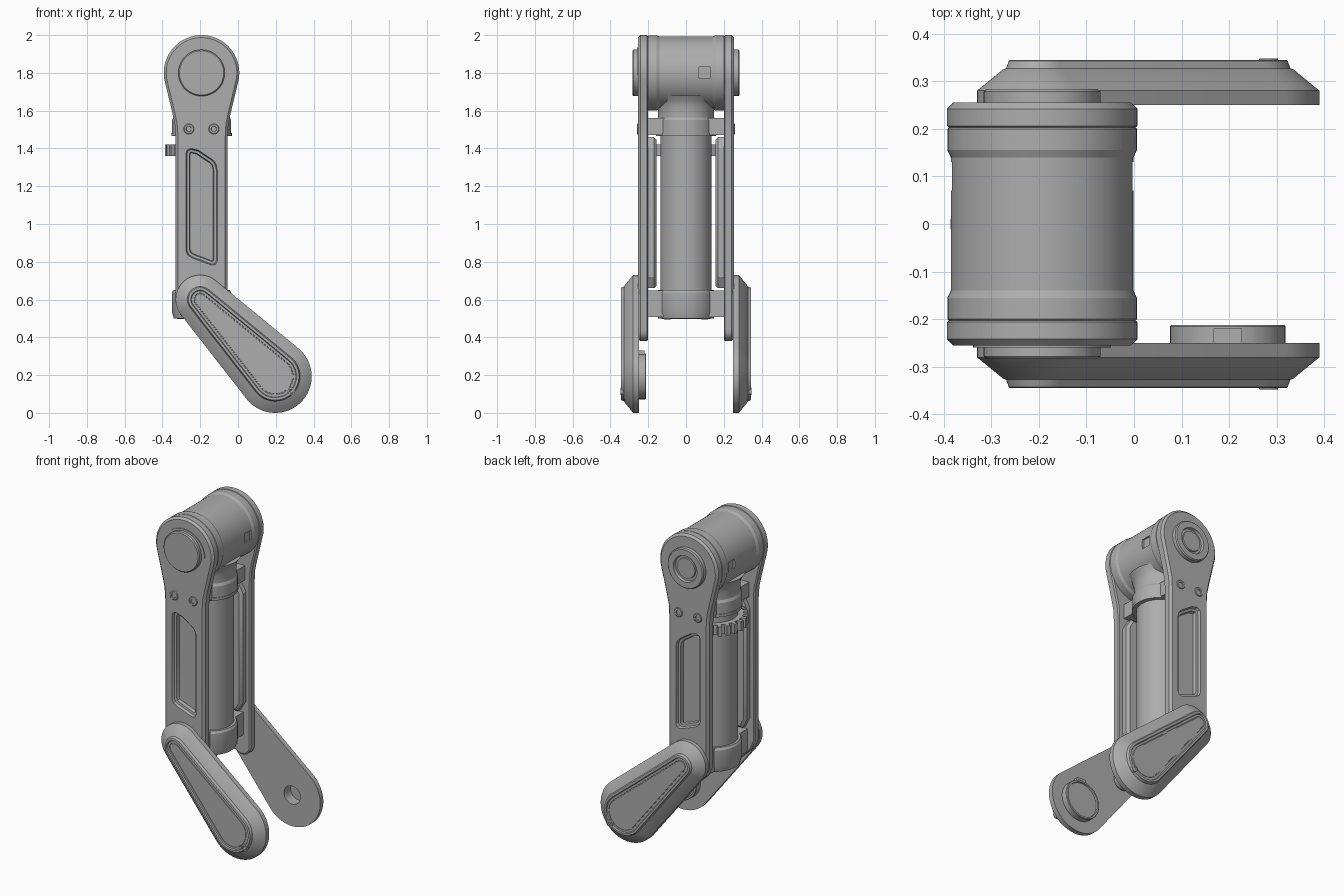
import bpy, bmesh
from math import radians, cos, sin, pi
from mathutils import Vector, Matrix

cube = bpy.data.objects.get("Cube")
if cube:
    bpy.data.objects.remove(cube, do_unlink=True)

grey = bpy.data.materials.new("mid_grey")
grey.use_nodes = True
GREY = (0.42, 0.42, 0.42, 1)
grey.diffuse_color = GREY
grey.node_tree.nodes["Principled BSDF"].inputs["Base Color"].default_value = GREY

CX, HEAD_Z = -0.193, 1.8      # column axis and shoulder height
FOOT = (0.197, 0.193)         # centre of the big end of the lower arm
parts = []


def finish(name, bm):
    bmesh.ops.recalc_face_normals(bm, faces=bm.faces)
    mesh = bpy.data.meshes.new(name)
    bm.to_mesh(mesh)
    bm.free()
    mesh.materials.append(grey)
    ob = bpy.data.objects.new(name, mesh)
    bpy.context.collection.objects.link(ob)
    parts.append(ob)
    return ob


def arc(cx, cy, r, a0, a1, n):
    angles = [radians(a0 + (a1 - a0) * i / n) for i in range(n + 1)]
    return [(cx + r * cos(a), cy + r * sin(a)) for a in angles]


def circle(cx, cy, r, n=48):
    return arc(cx, cy, r, 0, 360, n)[:-1]


def inset(points, d):
    """Move a counter-clockwise outline inwards by d."""
    pts = [Vector(p) for p in points]
    result = []
    for i, p in enumerate(pts):
        e1 = (p - pts[i - 1]).normalized()
        e2 = (pts[(i + 1) % len(pts)] - p).normalized()
        n1, n2 = Vector((-e1.y, e1.x)), Vector((-e2.y, e2.x))
        result.append(p + (n1 + n2) * d / max(1 + n1.dot(n2), 0.3))
    return result


def slab(name, outline, layers, side=1, upright=False):
    """Skin an outline through (inset, depth) layers along y, or z if upright."""
    bm = bmesh.new()
    rings = []
    for d, depth in layers:
        ring = inset(outline, d)
        rings.append([bm.verts.new((p.x, p.y, depth) if upright
                                   else (p.x, side * depth, p.y)) for p in ring])
    count = len(outline)
    for a, b in zip(rings, rings[1:]):
        for i in range(count):
            j = (i + 1) % count
            bm.faces.new((a[i], a[j], b[j], b[i]))
    bm.faces.new(rings[0])
    bm.faces.new(rings[-1])
    return finish(name, bm)


def box(name, centre, size, turn=0):
    bm = bmesh.new()
    matrix = (Matrix.Translation(centre) @ Matrix.Rotation(turn, 4, 'Z')
              @ Matrix.Diagonal((*size, 1)))
    bmesh.ops.create_cube(bm, size=1, matrix=matrix)
    return finish(name, bm)


def cut(target, cutter):
    cutter.hide_render = True
    mod = target.modifiers.new("cut", 'BOOLEAN')
    mod.operation = 'DIFFERENCE'
    mod.object = cutter
    bpy.context.view_layer.objects.active = target
    bpy.ops.object.modifier_apply(modifier=mod.name)
    parts.remove(cutter)
    bpy.data.objects.remove(cutter, do_unlink=True)


# Outlines in the x-z plane
plate_outline = (arc(CX, HEAD_Z, 0.2, -10, 190, 40)
                 + [(-0.372, 1.69), (-0.348, 1.59), (-0.335, 1.53), (-0.33, 1.46),
                    (-0.33, 0.58), (-0.305, 0.52), (-0.185, 0.41)]
                 + arc(-0.115, 0.44, 0.06, 235, 360, 8)
                 + [(-0.055, 1.46), (-0.051, 1.53), (-0.038, 1.59), (-0.014, 1.69)])
arm_outline = arc(*FOOT, 0.193, -141, 51, 32) + arc(-0.2, 0.6, 0.13, 51, 219, 28)
window_outline = [(-0.275, 0.86), (-0.265, 0.835), (-0.24, 0.82), (-0.14, 0.783),
                  (-0.12, 0.786), (-0.11, 0.805), (-0.11, 1.29), (-0.118, 1.32),
                  (-0.135, 1.34), (-0.21, 1.39), (-0.25, 1.4), (-0.27, 1.39),
                  (-0.275, 1.37)]
cover_outline = [(-0.27, 0.66), (-0.12, 0.66), (-0.085, 0.72), (-0.085, 1.4),
                 (-0.12, 1.46), (-0.27, 1.46), (-0.3, 1.4), (-0.3, 0.72)]

for s, end in ((-1, "front"), (1, "back")):
    # Side plate with a stepped recessed window
    plate = slab(end + "_side_plate", plate_outline,
                 [(0.008, 0.2), (0, 0.206), (0, 0.242), (0.013, 0.255)], s)
    cut(plate, slab("window_cutter", window_outline,
                    [(-0.004, 0.28), (0, 0.25), (0.005, 0.238), (0.018, 0.236),
                     (0.022, 0.215)], s))
    slab(end + "_inner_cover", cover_outline, [(0, 0.202), (0, 0.17), (0.015, 0.155)], s)

    # Socket screws
    for k, x in enumerate((-0.26, -0.128)):
        slab(f"{end}_plate_screw_{k + 1}", circle(x, 1.503, 0.028, 24),
             [(0, 0.25), (0, 0.257), (0.004, 0.26), (0.013, 0.26), (0.015, 0.253)], s)

    # Lower arm: chamfered shell with sunken, grooved panel
    arm = slab(end + "_lower_arm", arm_outline,
               [(0, 0.25), (0, 0.28), (0.055, 0.325), (0.061, 0.327), (0.067, 0.343),
                (0.07, 0.345), (0.08, 0.345), (0.084, 0.337), (0.096, 0.337),
                (0.097, 0.335), (0.1, 0.335), (0.101, 0.337)], s)
    slab(end + "_arm_screw", circle(0.283, 0.115, 0.02, 20),
         [(0, 0.33), (0, 0.347), (0.003, 0.348), (0.008, 0.348), (0.01, 0.342)], s)
    if s > 0:
        cut(arm, slab("hole_cutter", circle(*FOOT, 0.056), [(0, 0.24), (0, 0.315)], s))

# Shoulder caps
slab("front_shoulder_cap", circle(CX, HEAD_Z, 0.123),
     [(0, 0.25), (0, 0.278), (0.006, 0.284)], -1)
slab("front_cap_collar", arc(CX, HEAD_Z - 0.01, 0.145, 0, 180, 32)
     + arc(CX, HEAD_Z - 0.01, 0.11, 180, 0, 32), [(0, 0.25), (0, 0.259)], -1)
slab("back_shoulder_cap", circle(CX, HEAD_Z, 0.123),
     [(0, 0.25), (0, 0.278), (0.006, 0.284), (0.042, 0.284), (0.046, 0.268),
      (0.06, 0.268), (0.062, 0.276)])

# Shoulder drum, thicker at both ends
half = [(0, 0.203), (-0.003, 0.2), (-0.003, 0.155), (0.004, 0.14)]
drum = slab("shoulder_drum", circle(CX, HEAD_Z, 0.196, 64),
            [(d, -y) for d, y in half] + half[::-1])
for x in (CX - 0.195, CX + 0.195):
    cut(drum, box("slot_cutter", (x, 0.1, 1.8), (0.03, 0.06, 0.06)))

# Central column: base collar, tube, flange and flared neck
slab("column_tube", circle(CX, 0, 0.135, 56),
     [(0, 0.52), (0, 1.5)], upright=True)
slab("base_collar", circle(CX, 0, 0.157, 56),
     [(0.03, 0.498), (0.01, 0.5), (0, 0.535), (0, 0.637), (0.008, 0.65)], upright=True)
slab("neck", circle(CX, 0, 0.157, 56),
     [(0, 1.468), (0, 1.55), (0.008, 1.565), (0.008, 1.62), (0, 1.65), (-0.02, 1.68)],
     upright=True)
slab("neck_band", circle(CX, 0, 0.16, 56), [(0, 1.465), (0, 1.482)], upright=True)
box("neck_bridge", (CX, 0, 1.515), (0.2, 0.402, 0.09))
box("base_bridge", (CX, 0, 0.577), (0.18, 0.402, 0.14))

# Base screws
for k, y in enumerate((-0.1, 0.1)):
    slab(f"base_screw_{k + 1}", circle(CX + 0.1, y, 0.02, 20),
         [(0, 0.5), (0.004, 0.494)], upright=True)

# Partial gear around the column
slab("gear_band", arc(CX, 0, 0.165, 115, 245, 32) + arc(CX, 0, 0.13, 245, 115, 32),
     [(0, 1.36), (0, 1.42)], upright=True)
TEETH = 9
for i in range(TEETH):
    a = pi + radians(-60 + 120 * i / (TEETH - 1))
    box(f"gear_tooth_{i + 1}", (CX + 0.175 * cos(a), 0.175 * sin(a), 1.39),
        (0.036, 0.022, 0.06), a)

# Rimmed boss with a key on the inside of the front arm
slab("wheel_boss", circle(*FOOT, 0.121),
     [(0, 0.255), (0, 0.215), (0.003, 0.212), (0.013, 0.212), (0.015, 0.222)], -1)
box("boss_key", (FOOT[0], -0.235, FOOT[1] + 0.125), (0.06, 0.03, 0.025))

bpy.ops.object.select_all(action='DESELECT')
for ob in parts:
    ob.select_set(True)
bpy.context.view_layer.objects.active = parts[0]
bpy.ops.object.shade_smooth_by_angle(angle=radians(25))
